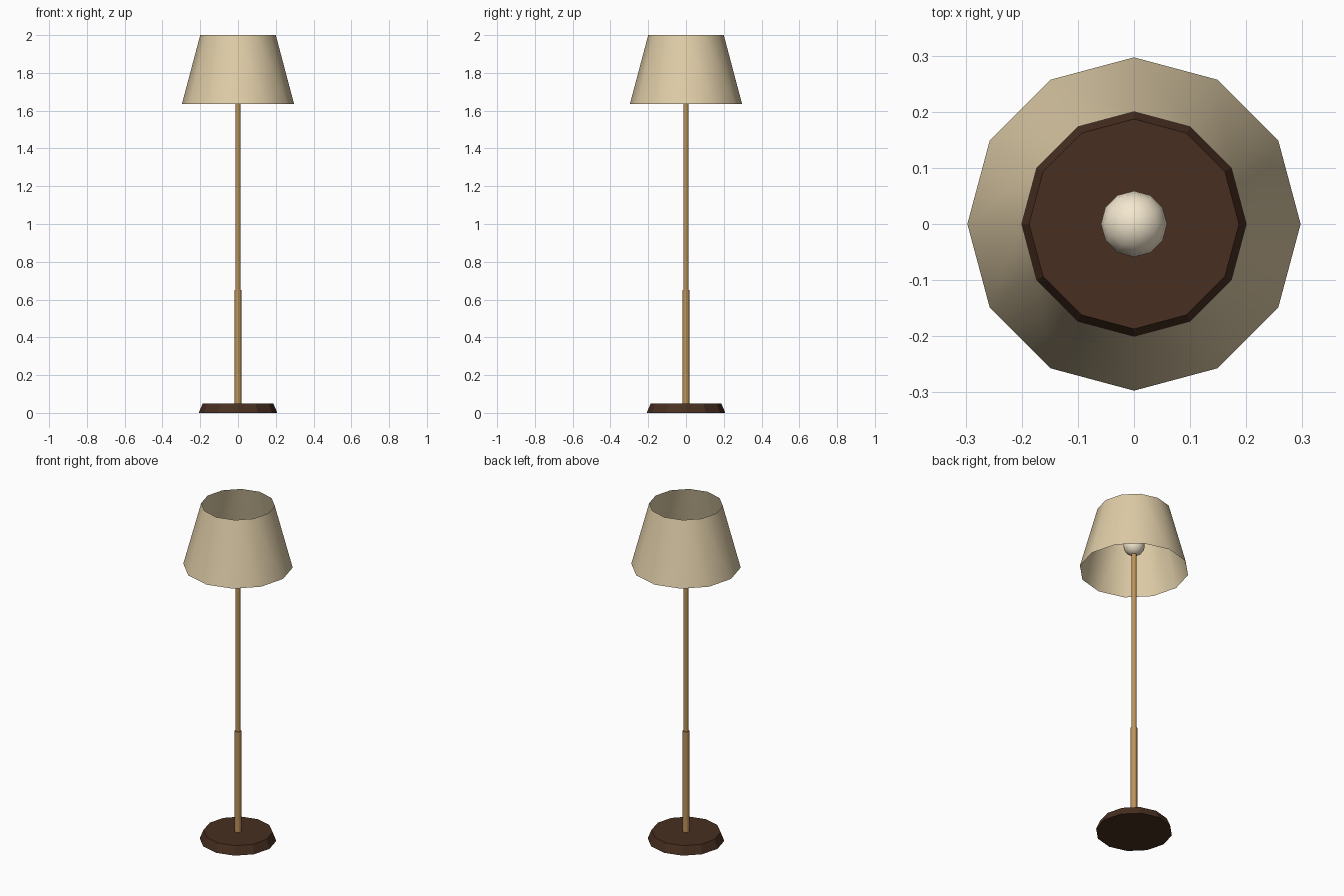
import bpy
import math

if "Cube" in bpy.data.objects:
    bpy.data.objects.remove(bpy.data.objects["Cube"])

SIDES = 12


def material(name, color):
    mat = bpy.data.materials.new(name)
    mat.diffuse_color = (*color, 1)
    mat.use_nodes = True
    mat.node_tree.nodes["Principled BSDF"].inputs["Base Color"].default_value = mat.diffuse_color
    return mat


def finish(name, mat, angle):
    obj = bpy.context.object
    obj.name = name
    obj.data.materials.append(mat)
    bpy.ops.object.shade_smooth_by_angle(angle=math.radians(angle))
    return obj


def tapered(name, r_low, r_high, z_low, z_high, mat, fill='NGON', angle=40):
    bpy.ops.mesh.primitive_cone_add(
        vertices=SIDES, radius1=r_low, radius2=r_high, depth=z_high - z_low,
        end_fill_type=fill, location=(0, 0, (z_low + z_high) / 2))
    return finish(name, mat, angle)


wood = material("dark_wood", (0.065, 0.028, 0.015))
brass = material("brass", (0.50, 0.29, 0.10))
fabric = material("shade_fabric", (0.74, 0.61, 0.39))
glass = material("bulb_glass", (0.90, 0.80, 0.62))

# Weighted foot with flat faceted sides
tapered("base", 0.208, 0.187, 0.0, 0.05, wood, angle=20)

# Two-stage pole
tapered("lower_pole", 0.018, 0.018, 0.05, 0.65, brass)
tapered("upper_pole", 0.014, 0.014, 0.65, 1.75, brass)

# Bulb
bpy.ops.mesh.primitive_uv_sphere_add(
    segments=SIDES, ring_count=8, radius=0.059, location=(0, 0, 1.79))
finish("bulb", glass, 60)

# Open lampshade, a single sheet
tapered("lampshade", 0.297, 0.2, 1.635, 2.0, fabric, fill='NOTHING')
